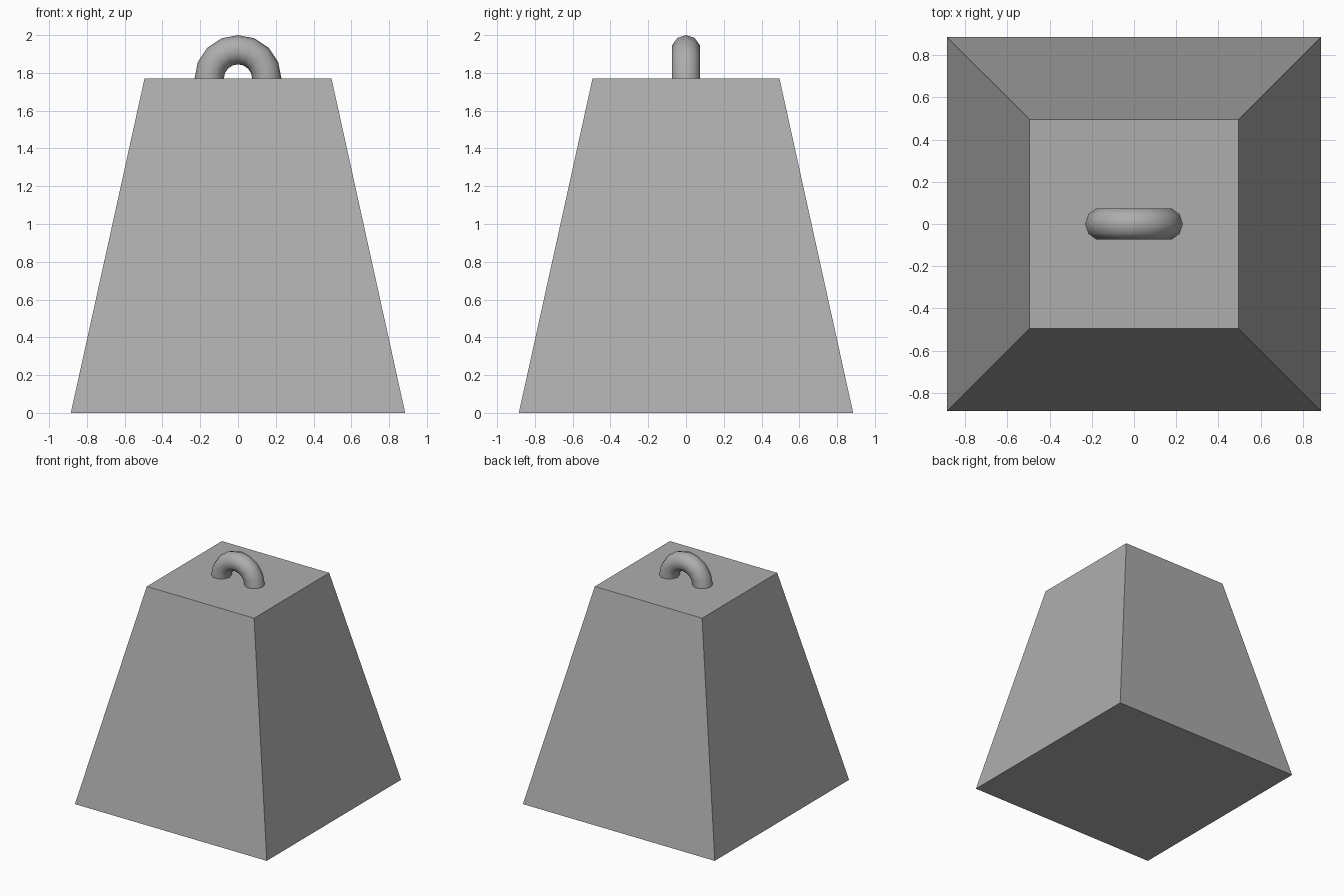
import bpy, bmesh, math

if "Cube" in bpy.data.objects:
    bpy.data.objects.remove(bpy.data.objects["Cube"])

grey = bpy.data.materials.new("stone_grey")
grey.diffuse_color = (0.42, 0.42, 0.42, 1)
grey.use_nodes = True
grey.node_tree.nodes["Principled BSDF"].inputs["Base Color"].default_value = grey.diffuse_color

TOP = 1.77


def make_object(name, bm):
    bmesh.ops.recalc_face_normals(bm, faces=bm.faces)
    mesh = bpy.data.meshes.new(name)
    bm.to_mesh(mesh)
    bm.free()
    mesh.materials.append(grey)
    obj = bpy.data.objects.new(name, mesh)
    bpy.context.collection.objects.link(obj)
    return obj


# Tapered square block
bm = bmesh.new()
bmesh.ops.create_cube(bm, size=2)
for v in bm.verts:
    half = 0.495 if v.co.z > 0 else 0.885
    v.co = (v.co.x * half, v.co.y * half, TOP if v.co.z > 0 else 0)
make_object("weight_block", bm)

# Half-ring handle: ten-sided section swept over a half circle
MAJOR, MINOR, SIDES, STEPS = 0.1525, 0.0775, 10, 8
bm = bmesh.new()
rings = []
for i in range(STEPS + 1):
    a = math.pi * i / STEPS
    ring = []
    for j in range(SIDES):
        b = math.tau * j / SIDES
        r = MAJOR + MINOR * math.cos(b)
        ring.append(bm.verts.new((r * math.cos(a), MINOR * math.sin(b),
                                  TOP + r * math.sin(a))))
    rings.append(ring)
for r0, r1 in zip(rings, rings[1:]):
    for j in range(SIDES):
        k = (j + 1) % SIDES
        bm.faces.new((r0[j], r0[k], r1[k], r1[j])).smooth = True
# End caps resting on the block
for ring in (rings[0], rings[-1]):
    bm.faces.new(ring)
handle = make_object("ring_handle", bm)

# Smooth tube, sharp edges at the ends
bpy.context.view_layer.objects.active = handle
handle.select_set(True)
bpy.ops.object.shade_smooth_by_angle(angle=math.radians(50))
